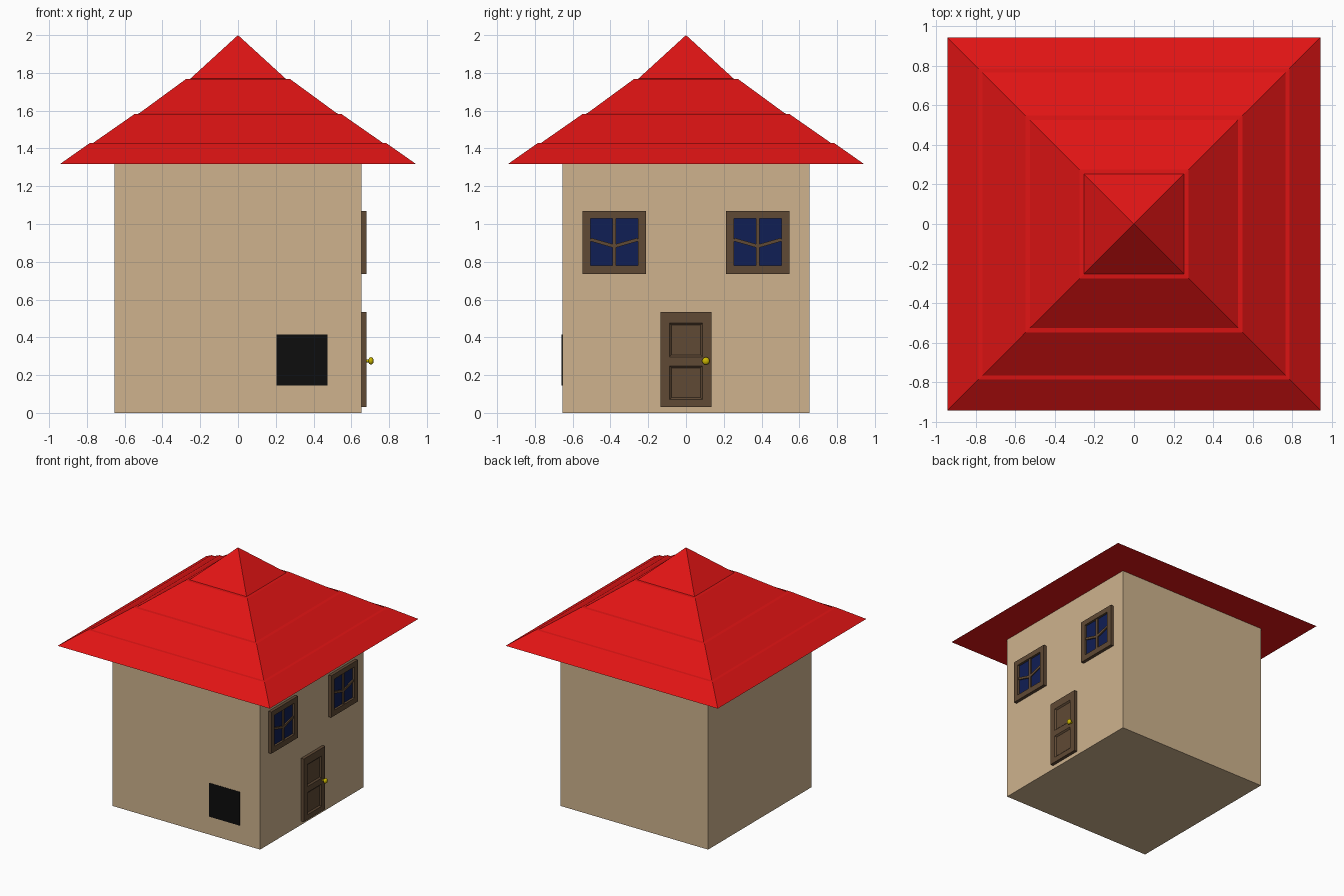
import bpy, bmesh, math
from mathutils import Vector

if "Cube" in bpy.data.objects:
    bpy.data.objects.remove(bpy.data.objects["Cube"])


def material(name, rgb):
    m = bpy.data.materials.new(name)
    m.diffuse_color = (*rgb, 1)
    m.use_nodes = True
    m.node_tree.nodes["Principled BSDF"].inputs["Base Color"].default_value = m.diffuse_color
    return m


WALL = material("plaster", (0.62, 0.45, 0.27))
RED = material("roof_red", (0.75, 0.007, 0.007))
WOOD = material("dark_wood", (0.115, 0.067, 0.035))
BLUE = material("glass_blue", (0.005, 0.013, 0.09))
BLACK = material("black", (0.004, 0.004, 0.004))
GOLD = material("brass", (0.6, 0.47, 0.0))


def finish(name, bm, mat):
    me = bpy.data.meshes.new(name)
    bm.to_mesh(me)
    bm.free()
    ob = bpy.data.objects.new(name, me)
    bpy.context.collection.objects.link(ob)
    me.materials.append(mat)
    return ob


def box(name, lo, hi, mat):
    bm = bmesh.new()
    bmesh.ops.create_cube(bm, size=1)
    for v in bm.verts:
        v.co = Vector([lo[i] + (v.co[i] + 0.5) * (hi[i] - lo[i]) for i in range(3)])
    return finish(name, bm, mat)


def panel(name, ys, zs, x, thick, recessed, inset, depth, mat):
    """Board facing +x, split on a grid, with chosen cells sunk in."""
    bm = bmesh.new()
    grid = [[bm.verts.new((x, y, z)) for y in ys] for z in zs]
    cells = {}
    for r in range(len(zs) - 1):
        for c in range(len(ys) - 1):
            cells[c, r] = bm.faces.new((grid[r][c], grid[r][c + 1],
                                        grid[r + 1][c + 1], grid[r + 1][c]))
    bm.normal_update()
    bmesh.ops.inset_individual(bm, faces=[cells[k] for k in recessed],
                               thickness=inset, depth=-depth)
    ob = finish(name, bm, mat)
    s = ob.modifiers.new("Thickness", 'SOLIDIFY')
    s.thickness = thick
    s.offset = -1
    return ob


def bar(name, a, b, width, mat, x0=0.66, x1=0.674):
    """Straight glazing bar between two (y, z) points."""
    a, b = Vector(a), Vector(b)
    d = (b - a).normalized()
    n = Vector((-d.y, d.x)) * width / 2
    bm = bmesh.new()
    corners = [a - n, b - n, b + n, a + n]
    back = [bm.verts.new((x0, p.x, p.y)) for p in corners]
    front = [bm.verts.new((x1, p.x, p.y)) for p in corners]
    bm.faces.new(front)
    bm.faces.new(back[::-1])
    for i in range(4):
        j = (i + 1) % 4
        bm.faces.new((back[i], back[j], front[j], front[i]))
    return finish(name, bm, mat)


# House body
W = 0.655
box("house_body", (-W, -W, 0), (W, W, 1.32), WALL)

# Stepped pyramid roof: square rings with small ledges, closed by an apex
profile = [(0.942, 1.318), (0.785, 1.428), (0.766, 1.43), (0.548, 1.582),
           (0.526, 1.584), (0.276, 1.767), (0.253, 1.769)]
bm = bmesh.new()
rings = [[bm.verts.new((sx * h, sy * h, z)) for sx, sy in
          ((-1, -1), (1, -1), (1, 1), (-1, 1))] for h, z in profile]
bm.faces.new(rings[0][::-1])
apex = bm.verts.new((0, 0, 2.0))
for i in range(4):
    j = (i + 1) % 4
    for lo, hi in zip(rings, rings[1:]):
        bm.faces.new((lo[i], lo[j], hi[j], hi[i]))
    bm.faces.new((rings[-1][i], rings[-1][j], apex))
finish("roof", bm, RED)

# Black hatch on the front wall
box("front_hatch", (0.205, -W - 0.003, 0.145), (0.475, -W + 0.01, 0.415), BLACK)

# Two windows on the right wall
for side, cy in (("left", -0.38), ("right", 0.38)):
    panel(f"{side}_window_frame",
          [cy - 0.168, cy - 0.126, cy + 0.126, cy + 0.168],
          [0.735, 0.779, 1.029, 1.07], 0.68, 0.028, [(1, 1)], 0.001, 0.018, WOOD)
    box(f"{side}_window_glass", (0.65, cy - 0.125, 0.78), (0.664, cy + 0.125, 1.028), BLUE)
    bar(f"{side}_window_upright", (cy, 0.78), (cy, 1.028), 0.02, WOOD)
    for s in (-1, 1):
        bar(f"{side}_window_crossbar_{'a' if s < 0 else 'b'}",
            (cy, 0.882), (cy + s * 0.125, 0.918), 0.018, WOOD, x1=0.673)

# Panelled door on the right wall
panel("door", [-0.135, -0.088, 0.088, 0.135], [0.03, 0.07, 0.249, 0.296, 0.475, 0.535],
      0.68, 0.028, [(1, 1), (1, 3)], 0.015, 0.01, WOOD)

# Door knob and stem
bpy.ops.mesh.primitive_cylinder_add(vertices=16, radius=0.008, depth=0.035,
                                    location=(0.69, 0.105, 0.275),
                                    rotation=(0, math.pi / 2, 0))
stem = bpy.context.object
stem.name = "door_knob_stem"
bpy.ops.mesh.primitive_uv_sphere_add(segments=16, ring_count=10, radius=0.02,
                                     location=(0.704, 0.105, 0.275))
knob = bpy.context.object
knob.name = "door_knob"
knob.scale = (0.7, 1, 1)
for ob in (stem, knob):
    ob.data.materials.append(GOLD)
    for p in ob.data.polygons:
        p.use_smooth = ob is knob
